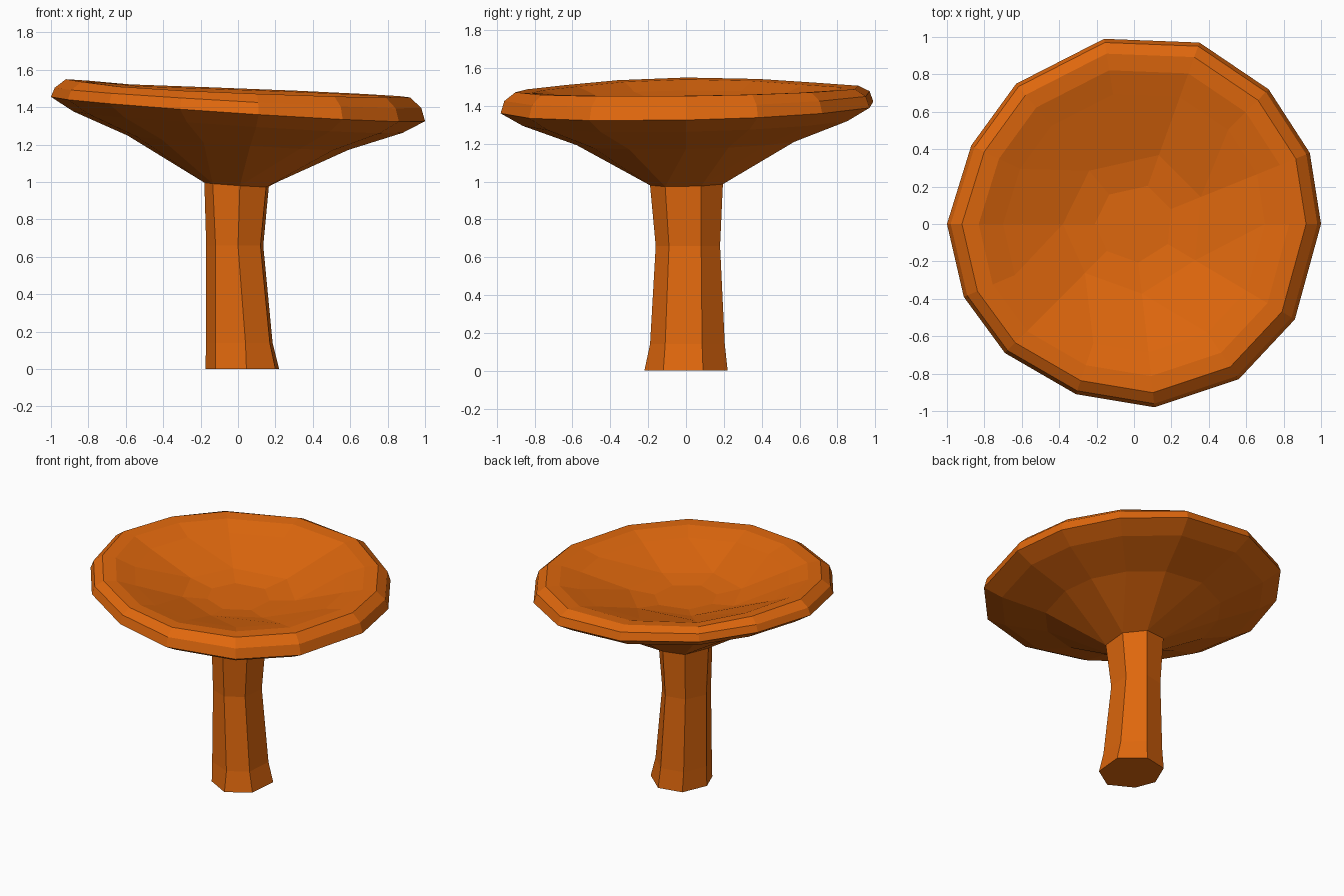
import bpy, bmesh

if "Cube" in bpy.data.objects:
    bpy.data.objects.remove(bpy.data.objects["Cube"])

orange = bpy.data.materials.new("mushroom orange")
orange.diffuse_color = (0.74, 0.137, 0.004, 1)
orange.use_nodes = True
orange.node_tree.nodes["Principled BSDF"].inputs["Base Color"].default_value = orange.diffuse_color

# Rim outline (14 corners) and stem sections (7 corners), counter-clockwise
RIM = [(-.69, -.69), (-.31, -.91), (.11, -.98), (.56, -.83), (.86, -.51),
       (1, 0), (.94, .38), (.72, .72), (.35, .97), (-.16, .99),
       (-.63, .75), (-.87, .42), (-1, 0), (-.91, -.39)]
FOOT = [(-.12, -.13), (.045, -.22), (.2, -.12), (.22, .09),
        (.07, .22), (-.1, .185), (-.175, .01)]
ANKLE = [(-.12, -.125), (.04, -.19), (.17, -.11), (.185, .085),
         (.06, .205), (-.1, .17), (-.17, .01)]
WAIST = [(-.12, -.115), (.0, -.16), (.12, -.09), (.135, .08),
         (.04, .18), (-.1, .15), (-.17, .01)]
NECK = [(-.135, -.11), (.01, -.19), (.15, -.11), (.165, .08),
        (.05, .195), (-.11, .17), (-.18, 0)]


def ring(bm, pts, z, scale=1, lean=1, bump=0):
    # The cap leans down towards +x and -y, with a raised lip at -x
    pts = [(x * scale, y * scale) for x, y in pts]
    return [bm.verts.new((x, y, z + lean * (-.065 * x + .023 * y)
            + bump * max(0, -x - .6 * scale))) for x, y in pts]


def skin(bm, a, b):
    # Joins equal rings with quads, or a 7-ring to a 14-ring with quads and triangles
    n, m = len(a), len(b)
    if n > m:
        return skin(bm, b, a)
    for k in range(n):
        j = (k + 1) % n
        if n == m:
            bm.faces.new((a[k], a[j], b[j], b[k]))
        else:
            bm.faces.new((a[k], b[2 * k + 1], b[2 * k]))
            bm.faces.new((a[k], a[j], b[(2 * k + 2) % m], b[2 * k + 1]))


def build(name, rings, caps):
    bm = bmesh.new()
    loops = [ring(bm, *r) for r in rings]
    for a, b in zip(loops, loops[1:]):
        skin(bm, a, b)
    for c in caps:
        bm.faces.new(loops[c])
    bmesh.ops.recalc_face_normals(bm, faces=bm.faces)
    me = bpy.data.meshes.new(name)
    bm.to_mesh(me)
    bm.free()
    me.materials.append(orange)
    ob = bpy.data.objects.new(name, me)
    bpy.context.collection.objects.link(ob)


# Stem with a flared foot
build("stem", [(FOOT, 0, 1, 0), (ANKLE, .14, 1, 0),
               (WAIST, .66, 1, 0), (NECK, .985, 1, 1)], [0])

# Cap: underside, rounded rim, then the shallow bowl
hept = [RIM[i] for i in range(0, 14, 2)]
build("cap", [(NECK, .985), (RIM, 1.21, .59), (RIM, 1.32, .88), (RIM, 1.39, 1),
              (RIM, 1.45, .98, .85), (RIM, 1.488, .92, .6, .07),
              (RIM, 1.483, .83, .55, .08), (RIM, 1.445, .70, .5, .05),
              (hept, 1.345, .38, .5), (hept, 1.32, .21, .4)], [-1])
